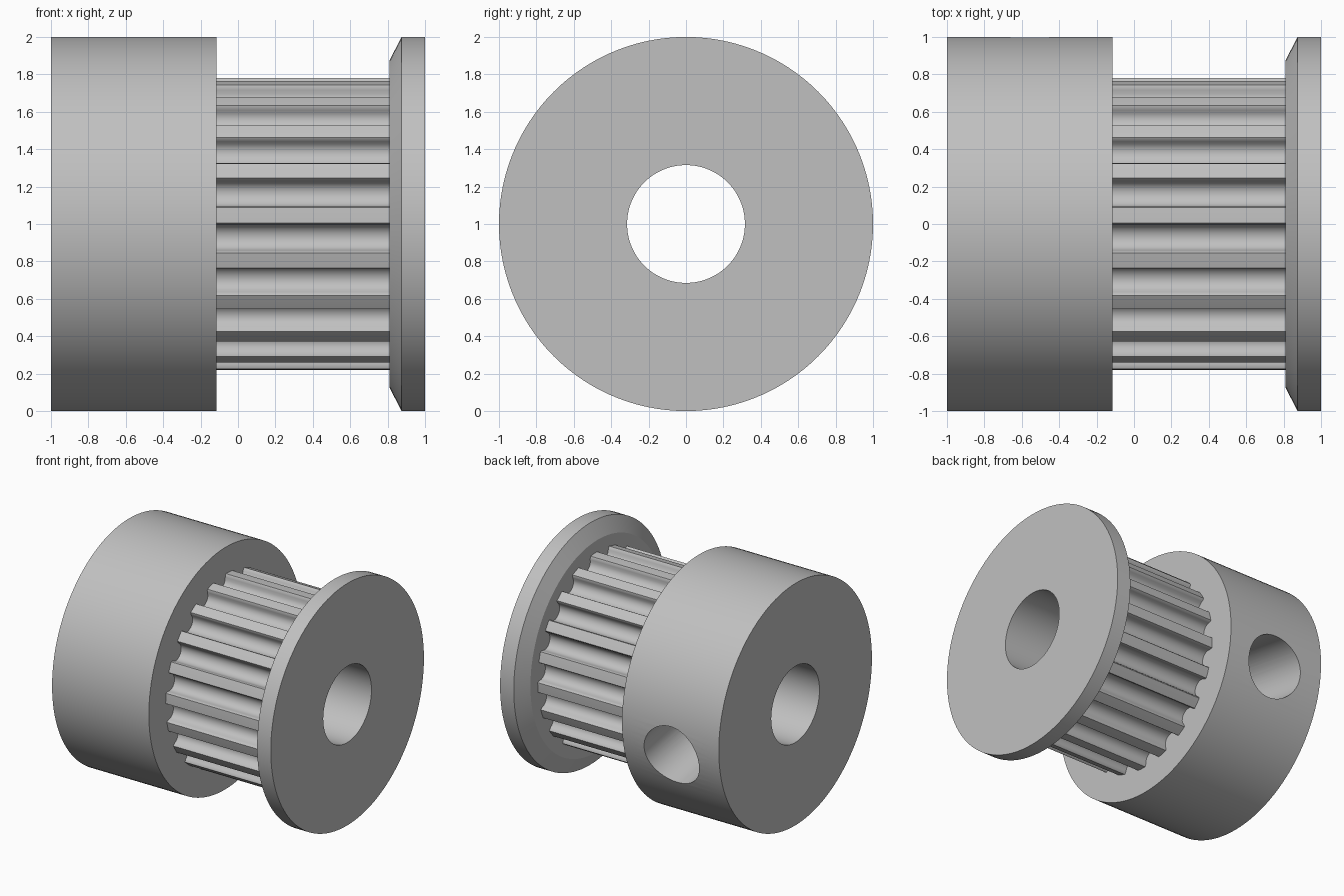
import bpy, bmesh
from math import sin, cos, pi, radians
from mathutils import Matrix, Vector

if "Cube" in bpy.data.objects:
    bpy.data.objects.remove(bpy.data.objects["Cube"], do_unlink=True)

AXIS_Z = 1.0
BORE = 0.315
HUB_END, TOOTH_END = -0.115, 0.81
SEGMENTS = 120
TEETH, TOOTH_R = 20, 0.78

metal = bpy.data.materials.new("plain_grey_metal")
metal.use_nodes = True
grey = (0.53, 0.53, 0.53, 1)
metal.diffuse_color = grey
metal.node_tree.nodes["Principled BSDF"].inputs["Base Color"].default_value = grey


def circle(r):
    return [(r, 2 * pi * i / SEGMENTS) for i in range(SEGMENTS)]


def skin(bm, sections):
    """Bridge successive (x, polar outline) sections with quads."""
    rings = [[bm.verts.new((x, -r * cos(a), AXIS_Z + r * sin(a))) for r, a in outline]
             for x, outline in sections]
    return rings


def bridge(bm, first, second):
    n = len(first)
    for j in range(n):
        k = (j + 1) % n
        bm.faces.new((first[j], second[j], second[k], first[k]))


def finish(bm, name):
    mesh = bpy.data.meshes.new(name)
    bm.to_mesh(mesh)
    bm.free()
    mesh.materials.append(metal)
    obj = bpy.data.objects.new(name, mesh)
    bpy.context.collection.objects.link(obj)
    return obj


def activate(obj):
    bpy.ops.object.select_all(action='DESELECT')
    obj.select_set(True)
    bpy.context.view_layer.objects.active = obj


def smooth(obj):
    activate(obj)
    bpy.ops.object.shade_smooth_by_angle(angle=radians(25))


def lathe(name, profile):
    """Turn a closed (x, radius) profile around the shaft axis."""
    bm = bmesh.new()
    rings = skin(bm, [(x, circle(r)) for x, r in profile])
    for i, ring in enumerate(rings):
        bridge(bm, ring, rings[(i + 1) % len(rings)])
    return finish(bm, name)


# Hub with a radial set screw hole at the back
hub = lathe("hub", [(-1, BORE), (-1, 1), (HUB_END, 1), (HUB_END, BORE)])
bm = bmesh.new()
tilt = radians(10)
direction = Vector((0, cos(tilt), -sin(tilt)))
centre = Vector(((HUB_END - 1) / 2, 0, AXIS_Z)) + direction * 0.7
turn = direction.to_track_quat('Z', 'Y').to_matrix().to_4x4()
bmesh.ops.create_cone(bm, cap_ends=True, segments=64, radius1=0.25, radius2=0.25,
                      depth=1.2, matrix=Matrix.Translation(centre) @ turn)
cutter = finish(bm, "screw_hole_cutter")
cutter.hide_render = True
cut = hub.modifiers.new("screw_hole", 'BOOLEAN')
cut.operation = 'DIFFERENCE'
cut.solver = 'EXACT'
cut.object = cutter
activate(hub)
bpy.ops.object.modifier_apply(modifier=cut.name)
bpy.data.objects.remove(cutter, do_unlink=True)
smooth(hub)

# Toothed barrel: round-bottomed grooves between narrow lands
groove = [(-0.081, 0), (-0.074, 0.011)]
groove += [(-0.07 * cos(pi * i / 10), 0.027 + 0.07 * sin(pi * i / 10)) for i in range(11)]
groove += [(0.074, 0.011), (0.081, 0)]
pitch = 2 * pi / TEETH
outline = []
for t in range(TEETH):
    land = radians(3.5) + t * pitch
    outline.append((TOOTH_R, land))
    for across, depth in groove:
        r = TOOTH_R - depth
        outline.append((r, land + pitch / 2 + across / r))
bm = bmesh.new()
bridge(bm, *skin(bm, [(HUB_END, outline), (TOOTH_END, outline)]))
bridge(bm, *skin(bm, [(TOOTH_END, circle(BORE)), (HUB_END, circle(BORE))]))
smooth(finish(bm, "toothed_barrel"))

# Retaining flange with a bevelled inner rim
smooth(lathe("flange", [(TOOTH_END, BORE), (TOOTH_END, 0.875), (0.875, 1), (1, 1), (1, BORE)]))
